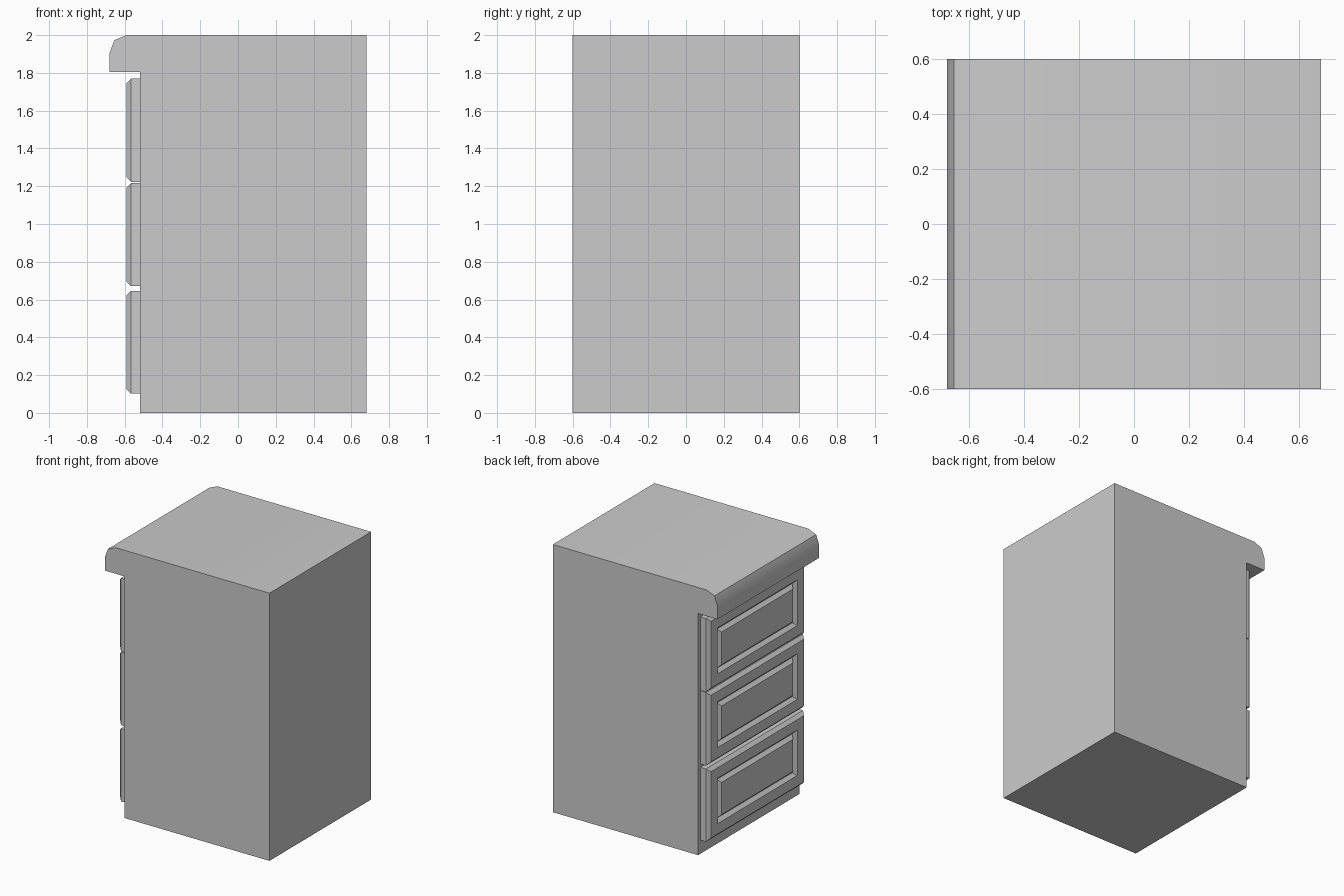
import bpy, bmesh

if "Cube" in bpy.data.objects:
    bpy.data.objects.remove(bpy.data.objects["Cube"])


def finish(name, bm):
    bmesh.ops.recalc_face_normals(bm, faces=bm.faces)
    mesh = bpy.data.meshes.new(name)
    bm.to_mesh(mesh)
    bm.free()
    obj = bpy.data.objects.new(name, mesh)
    bpy.context.collection.objects.link(obj)
    return obj


def loft(name, rings):
    """Join successive point loops with quads and cap both ends."""
    bm = bmesh.new()
    loops = [[bm.verts.new(p) for p in ring] for ring in rings]
    for a, b in zip(loops, loops[1:]):
        n = len(a)
        for i in range(n):
            j = (i + 1) % n
            bm.faces.new((a[i], a[j], b[j], b[i]))
    bm.faces.new(loops[0])
    bm.faces.new(loops[-1])
    return finish(name, bm)


# Cabinet body with overhanging rounded worktop edge, as one extruded profile
profile = [(0.68, 0), (0.68, 2), (-0.59, 2), (-0.655, 1.973),
           (-0.68, 1.905), (-0.68, 1.805), (-0.52, 1.805), (-0.52, 0)]
body = loft("cabinet_body", [[(x, y, z) for x, z in profile] for y in (-0.6, 0.6)])
bpy.context.view_layer.objects.active = body
body.select_set(True)
bpy.ops.object.shade_smooth_by_angle(angle=0.55)

# Drawer fronts: chamfered rim, V groove and raised centre panel
HALF_W = 0.573
SECTION = [(0, -0.52), (0, -0.566), (0.024, -0.59),
           (0.102, -0.59), (0.127, -0.566), (0.152, -0.59)]  # (inset, x)


def drawer(name, z0, z1):
    rings = []
    for inset, x in SECTION:
        w, lo, hi = HALF_W - inset, z0 + inset, z1 - inset
        rings.append([(x, -w, lo), (x, w, lo), (x, w, hi), (x, -w, hi)])
    loft(name, rings)


for name, z0, z1 in (("drawer_bottom", 0.102, 0.646),
                     ("drawer_middle", 0.671, 1.217),
                     ("drawer_top", 1.222, 1.769)):
    drawer(name, z0, z1)
